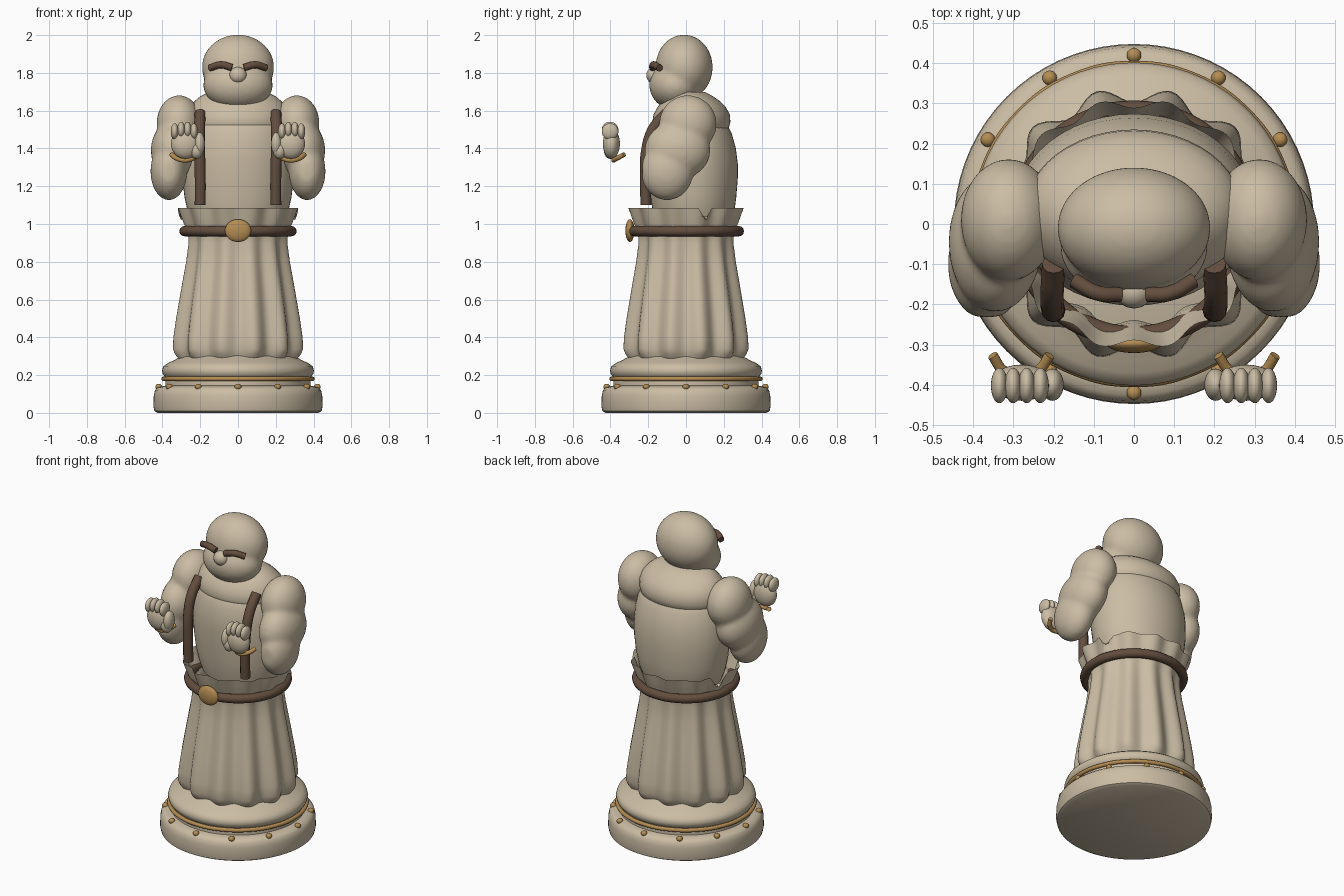
import bpy, bmesh
from math import sin, cos, pi, radians, degrees
from mathutils import Matrix, Vector

cube = bpy.data.objects.get("Cube")
if cube:
    bpy.data.objects.remove(cube)


def material(name, rgb):
    m = bpy.data.materials.new(name)
    m.use_nodes = True
    m.diffuse_color = (*rgb, 1)
    m.node_tree.nodes["Principled BSDF"].inputs["Base Color"].default_value = (*rgb, 1)
    return m


STONE = material("pale_stone", (0.60, 0.51, 0.375))
LEATHER = material("brown_leather", (0.125, 0.075, 0.048))
GOLD = material("gold", (0.46, 0.265, 0.085))


def finish(name, bm, mat, angle=50):
    bmesh.ops.recalc_face_normals(bm, faces=bm.faces)
    mesh = bpy.data.meshes.new(name)
    bm.to_mesh(mesh)
    bm.free()
    mesh.materials.append(mat)
    ob = bpy.data.objects.new(name, mesh)
    bpy.context.collection.objects.link(ob)
    bpy.ops.object.select_all(action='DESELECT')
    ob.select_set(True)
    bpy.context.view_layer.objects.active = ob
    bpy.ops.object.shade_smooth_by_angle(angle=radians(angle))
    return ob


def loft(name, rings, mat, caps=True, angle=50):
    """Bridge equal-length rings of points."""
    bm = bmesh.new()
    rows = [[bm.verts.new(p) for p in ring] for ring in rings]
    n = len(rows[0])
    for a, b in zip(rows, rows[1:]):
        for i in range(n):
            j = (i + 1) % n
            bm.faces.new((a[i], a[j], b[j], b[i]))
    if caps:
        bm.faces.new(rows[0])
        bm.faces.new(rows[-1])
    return finish(name, bm, mat, angle)


def oval(z, rx, front, back, n=48):
    mid, ry = (front + back) / 2, (back - front) / 2
    return [(rx * cos(2 * pi * i / n), mid + ry * sin(2 * pi * i / n), z) for i in range(n)]


def add_ball(bm, centre, radii):
    m = Matrix.Translation(centre) @ Matrix.Diagonal((*radii, 1))
    bmesh.ops.create_uvsphere(bm, u_segments=32, v_segments=20, radius=1, matrix=m)


def balls(name, parts, mat, melt=False, front_limit=None):
    """Ellipsoids, optionally melted into one smooth form."""
    bm = bmesh.new()
    for centre, radii in parts:
        add_ball(bm, centre, radii)
    if front_limit is not None:
        for v in bm.verts:
            v.co.y = max(v.co.y, front_limit)
    ob = finish(name, bm, mat)
    if melt:
        r = ob.modifiers.new("melt", 'REMESH')
        r.mode, r.voxel_size, r.use_smooth_shade = 'VOXEL', 0.012, True
        s = ob.modifiers.new("soften", 'SMOOTH')
        s.factor, s.iterations = 0.5, 12
    return ob


def tube(name, points, radius, mat, cyclic=False):
    cu = bpy.data.curves.new(name, 'CURVE')
    cu.dimensions = '3D'
    cu.bevel_depth, cu.bevel_resolution = radius, 4
    cu.resolution_u, cu.use_fill_caps = 10, True
    sp = cu.splines.new('BEZIER')
    sp.bezier_points.add(len(points) - 1)
    for bp, p in zip(sp.bezier_points, points):
        bp.co = p
        bp.handle_left_type = bp.handle_right_type = 'AUTO'
    sp.use_cyclic_u = cyclic
    cu.materials.append(mat)
    ob = bpy.data.objects.new(name, cu)
    bpy.context.collection.objects.link(ob)
    return ob


def circle(rx, ry, z, n=16):
    return [(rx * cos(2 * pi * i / n), ry * sin(2 * pi * i / n), z) for i in range(n)]


# Plinth with two rounded tiers
def disc(name, profile):
    loft(name, [oval(z, r, -r, r, 72) for r, z in profile], STONE, angle=40)

disc("plinth_lower", [(.425, 0), (.443, .01), (.448, .035), (.446, .09), (.44, .12),
                      (.425, .135), (.405, .14), (.38, .145)])
disc("plinth_upper", [(.385, .14), (.385, .19), (.398, .205), (.402, .225), (.395, .247),
                      (.37, .265), (.34, .278), (.31, .295), (.28, .31)])
tube("plinth_gold_ring", circle(.394, .394, .18), .012, GOLD, True)
for k in range(12):
    a = k * pi / 6
    balls(f"plinth_stud_{k}", [((.42 * cos(a), .42 * sin(a), .138), (.018, .018, .016))], GOLD)

# Fluted skirt with a flared, notched rim
def flute(z, r, amp, n=144):
    pts = []
    for i in range(n):
        a = 2 * pi * i / n
        rr = r - amp * cos(12 * a)
        side = degrees(a) if a < pi / 2 else 180 - degrees(a)
        notch = .065 * max(0, 1 - abs(side - 20) / 8) if z > 1.08 else 0
        pts.append((rr * cos(a), .96 * rr * sin(a), z - notch))
    return pts

skirt = [(.285, .31, .012), (.31, .326, .018), (.34, .336, .02), (.4, .333, .02),
         (.5, .32, .018), (.6, .304, .016), (.7, .287, .015), (.8, .27, .013), (.9, .259, .01),
         (.95, .264, .008), (1.0, .285, .009), (1.04, .299, .011), (1.085, .314, .013)]
loft("skirt", [flute(*row) for row in skirt], STONE, caps=False)

# Belt and buckle
tube("belt", circle(.284, .28, .962), .027, LEATHER, True)
balls("belt_buckle", [((0, -.297, .965), (.069, .024, .06))], GOLD)

# Torso and shoulder cape
torso = [(1.0, .24, -.16, .235), (1.06, .265, -.175, .255), (1.14, .283, -.187, .266),
         (1.24, .295, -.197, .274), (1.32, .298, -.202, .274), (1.4, .293, -.203, .264),
         (1.48, .28, -.19, .242), (1.54, .26, -.17, .21), (1.6, .2, -.12, .15)]
loft("torso", [oval(*row) for row in torso], STONE)
cape = [(1.49, .25, -.15, .21), (1.505, .265, -.172, .226), (1.54, .272, -.178, .235),
        (1.58, .27, -.172, .232), (1.62, .255, -.15, .21), (1.65, .23, -.125, .18),
        (1.675, .2, -.1, .145), (1.7, .15, -.08, .1)]
loft("shoulder_cape", [oval(*row) for row in cape], STONE)

# Head, jaw and nose
balls("head", [((0, -.01, 1.83), (.192, .152, .173)), ((0, -.055, 1.735), (.185, .14, .132))],
      STONE, melt=True)
balls("nose", [((0, -.168, 1.787), (.046, .042, .044))], STONE)

for s, side in ((1, "left"), (-1, "right")):
    def at(*pts):
        return [(s * x, y, z) for x, y, z in pts]

    tube(f"{side}_eyebrow", at((.032, -.176, 1.828), (.09, -.172, 1.843), (.15, -.14, 1.826)),
         .019, LEATHER)

    # Shoulder strap
    tube(f"{side}_strap", at((.2, -.212, 1.1), (.2, -.215, 1.25), (.203, -.21, 1.38),
                             (.204, -.175, 1.5), (.2, -.1, 1.59)), .029, LEATHER)

    # Arm, blunt at the forearm
    arm = [((.312, .01, 1.53), (.12, .153, .152)), ((.345, -.045, 1.39), (.117, .175, .155)),
           ((.366, -.1, 1.28), (.098, .14, .155))]
    balls(f"{side}_arm", [((s * c[0], c[1], c[2]), r) for c, r in arm], STONE,
          melt=True, front_limit=-.232)

    # Fist: palm, thumb and four fingers
    fist = [((.28, -.395, 1.425), (.075, .045, .08)), ((.203, -.4, 1.425), (.028, .04, .06)),
            ((.22, -.4, 1.39), (.035, .035, .045))]
    fist += [((.233 + .034 * i, -.402, 1.49 + (.008 if 0 < i < 3 else 0)), (.021, .044, .043))
             for i in range(4)]
    balls(f"{side}_fist", [((s * c[0], c[1], c[2]), r) for c, r in fist], STONE)

    # Open wrist band
    tube(f"{side}_wrist_band", at((.352, -.327, 1.368), (.325, -.365, 1.348), (.28, -.383, 1.338),
                                  (.238, -.365, 1.348), (.21, -.327, 1.368)), .013, GOLD)
